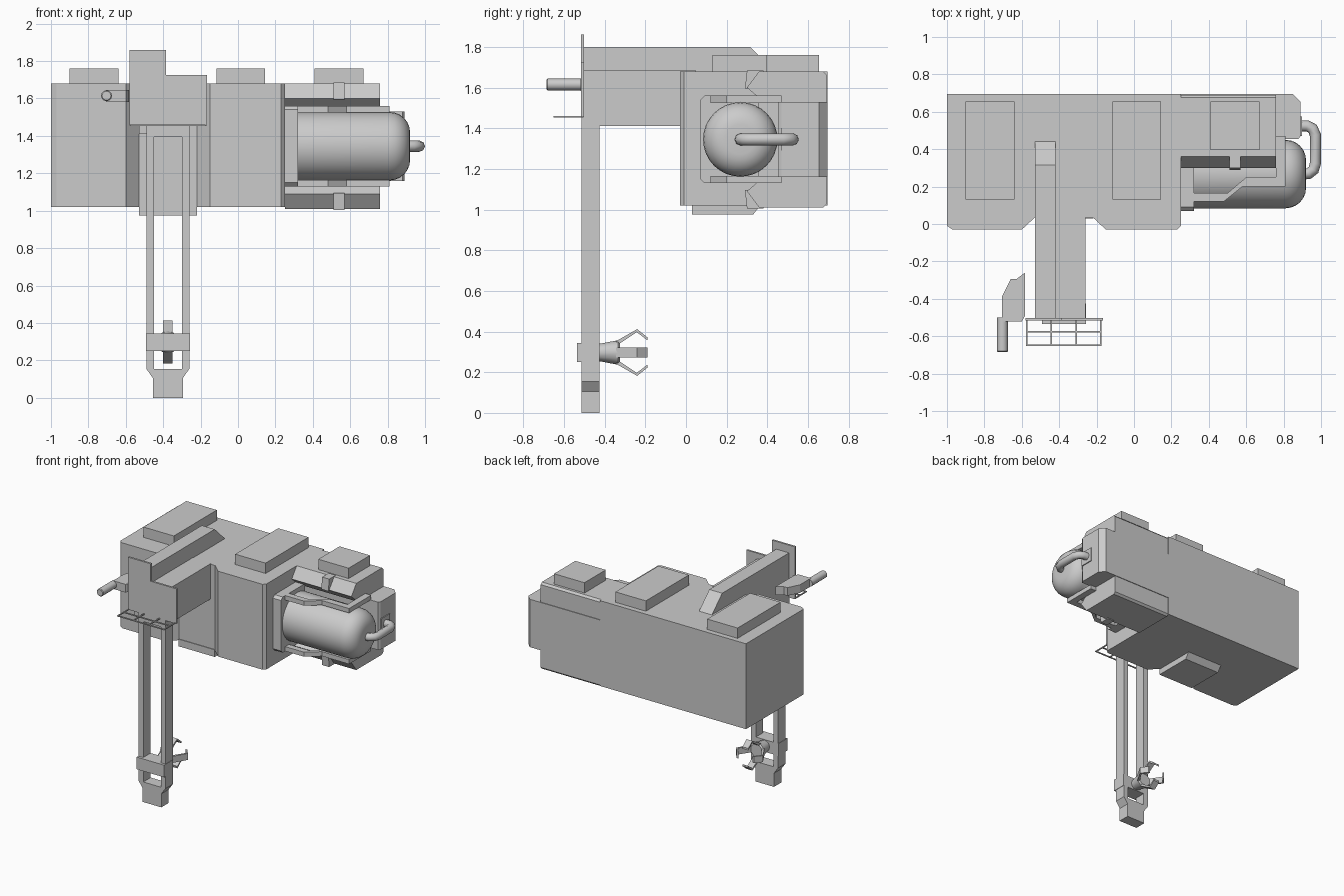
import bpy, bmesh, math
from mathutils import Matrix, Vector

if "Cube" in bpy.data.objects:
    bpy.data.objects.remove(bpy.data.objects["Cube"])


def finish(name, bm, smooth=False):
    bmesh.ops.recalc_face_normals(bm, faces=bm.faces)
    me = bpy.data.meshes.new(name)
    bm.to_mesh(me)
    bm.free()
    ob = bpy.data.objects.new(name, me)
    bpy.context.collection.objects.link(ob)
    if smooth:
        bpy.ops.object.select_all(action='DESELECT')
        ob.select_set(True)
        bpy.context.view_layer.objects.active = ob
        bpy.ops.object.shade_smooth_by_angle(angle=math.radians(40))
    return ob


def prism(name, pts, axis, lo, hi, xf=None):
    """Extrude a 2D outline (the two other axes in order) from lo to hi."""
    bm = bmesh.new()
    k = 'xyz'.index(axis)

    def co(p, t):
        c = list(p)
        c.insert(k, t)
        return c
    f = bm.faces.new([bm.verts.new(co(p, lo)) for p in pts])
    ext = bmesh.ops.extrude_face_region(bm, geom=[f])
    d = Vector(co((0, 0), hi - lo))
    bmesh.ops.translate(bm, vec=d, verts=[v for v in ext['geom'] if isinstance(v, bmesh.types.BMVert)])
    if xf:
        bm.transform(xf)
    return finish(name, bm)


def box(name, x, y, z):
    return prism(name, [(x[0], y[0]), (x[1], y[0]), (x[1], y[1]), (x[0], y[1])], 'z', *z)


def lathe(name, profile, center, axis, n=24):
    """Revolve (position along axis, radius) points round an x or y axis."""
    bm = bmesh.new()
    rings = []
    for t, r in profile:
        ring = []
        for i in range(n):
            a = 2 * math.pi * i / n
            u, w = r * math.cos(a), r * math.sin(a)
            p = (t, center[0] + u, center[1] + w) if axis == 'x' else (center[0] + u, t, center[1] + w)
            ring.append(bm.verts.new(p))
        rings.append(ring)
    for a, b in zip(rings, rings[1:]):
        for i in range(n):
            bm.faces.new([a[i], a[(i + 1) % n], b[(i + 1) % n], b[i]])
    bm.faces.new(rings[0])
    bm.faces.new(rings[-1])
    return finish(name, bm, True)


MID = 1.345          # mirror height for the tank bay
FLIP = Matrix.Translation((0, 0, 2 * MID)) @ Matrix.Diagonal((1, 1, -1, 1))

# main housing with a notch for the boom
prism('main_housing', [(-1, -0.01), (-0.97, -0.03), (-0.6, -0.03), (-0.53, 0.035), (-0.22, 0.035),
                       (-0.15, -0.03), (0.23, -0.03), (0.25, -0.01), (0.25, 0.695), (-1, 0.695)],
      'z', 1.02, 1.68)

# tank bay: rear block plus upper and lower shelves, brackets
prism('bay_rear_block', [(0.25, 0.455), (0.88, 0.455), (0.89, 0.47), (0.89, 0.655), (0.85, 0.695), (0.25, 0.695)],
      'z', 1.16, 1.53)
shelf = [(0.69, 1.53), (0.38, 1.53), (0.30, 1.60), (0.36, 1.68), (0.675, 1.68), (0.69, 1.665)]
bracket = [(0.31, 0.12), (0.48, 0.12), (0.58, 0.20), (0.81, 0.20), (0.81, 0.47), (0.76, 0.47),
           (0.76, 0.25), (0.60, 0.25), (0.50, 0.165), (0.31, 0.165)]
for side, m in (('upper', None), ('lower', FLIP)):
    prism(side + '_bay_shelf', shelf, 'x', 0.25, 0.76, m)
    prism(side + '_tank_bracket', bracket, 'z', 1.525, 1.56, m)
    prism(side + '_shelf_clip', [(0.29, 1.595), (0.38, 1.595), (0.38, 1.685), (0.30, 1.685)],
          'x', 0.51, 0.57, m)
prism('tank_back_plate', [(0.07, 1.15), (0.09, 1.13), (0.36, 1.13), (0.36, 1.56), (0.09, 1.56), (0.07, 1.54)],
      'x', 0.25, 0.32)

# tank with rounded end
R, E = 0.183, 0.11
dome = [(0.81 + E * math.sin(a), R - E + E * math.cos(a)) for a in [math.pi / 2 * i / 6 for i in range(7)]]
lathe('tank', [(0.31, R)] + dome, (0.267, MID), 'x', 32)

# bent hose from the tank to the rear block
cu = bpy.data.curves.new('tank_hose', 'CURVE')
cu.dimensions = '3D'
cu.bevel_depth = 0.03
cu.bevel_resolution = 2
path = [(0.88, 0.525), (0.925, 0.525), (0.955, 0.51), (0.97, 0.475), (0.97, 0.325),
        (0.96, 0.29), (0.935, 0.27), (0.90, 0.267)]
sp = cu.splines.new('POLY')
sp.points.add(len(path) - 1)
for p, (x, y) in zip(sp.points, path):
    p.co = (x, y, MID, 1)
hose = bpy.data.objects.new('tank_hose', cu)
bpy.context.collection.objects.link(hose)
bpy.ops.object.select_all(action='DESELECT')
hose.select_set(True)
bpy.context.view_layer.objects.active = hose
bpy.ops.object.convert(target='MESH')
bpy.ops.object.shade_smooth_by_angle(angle=math.radians(50))
box('hose_mount', (0.88, 0.897), (0.47, 0.575), (1.29, 1.40))

# roof boxes and belly box
for i, (x, y) in enumerate([(-0.9, 0.13), (-0.115, 0.13), (0.41, 0.395)]):
    box('roof_box_%d' % (i + 1), (x, x + 0.26), (y, 0.655), (1.67, 1.76))
prism('belly_box', [(0.03, 1.03), (0.03, 0.975), (0.33, 0.975), (0.365, 1.02), (0.365, 1.03)],
      'x', -0.53, -0.22)

# boom, its ridge, and the stepped front plate
box('boom', (-0.53, -0.26), (-0.505, 0.05), (1.41, 1.683))
prism('boom_ridge', [(-0.505, 1.67), (0.44, 1.67), (0.44, 1.68), (0.315, 1.80), (-0.505, 1.80)],
      'x', -0.53, -0.42)
prism('front_plate', [(-0.58, 1.455), (-0.165, 1.455), (-0.165, 1.725), (-0.385, 1.725), (-0.385, 1.86), (-0.58, 1.86)],
      'y', -0.517, -0.502)

# hanging rail frame: two rails, top bar and tapered foot
CX = -0.375
for side, s in (('left', -1), ('right', 1)):
    a, b = sorted((CX + s * 0.075, CX + s * 0.115))
    box(side + '_rail', (a, b), (-0.515, -0.425), (0.155, 1.455))
box('rail_top_bar', (CX - 0.075, CX + 0.075), (-0.515, -0.425), (1.395, 1.455))
prism('rail_foot', [(CX - 0.08, 0), (CX + 0.08, 0), (CX + 0.08, 0.105), (CX + 0.115, 0.155),
                    (CX - 0.115, 0.155), (CX - 0.08, 0.105)], 'y', -0.515, -0.425)

# carriage with a four-finger gripper
CZ = 0.297
box('carriage', (CX - 0.118, CX + 0.118), (-0.535, -0.425), (CZ - 0.047, CZ + 0.047))
lathe('gripper_hub', [(-0.43, 0.042), (-0.335, 0.06), (-0.325, 0.05)], (CX, CZ), 'y', 12)
finger = [(-0.345, 0.04), (-0.345, 0.055), (-0.24, 0.115), (-0.19, 0.075), (-0.19, 0.06),
          (-0.242, 0.10), (-0.325, 0.045)]
for i in range(4):
    prism('gripper_finger_%d' % (i + 1), finger, 'x', -0.025, 0.025,
          Matrix.Translation((CX, 0, CZ)) @ Matrix.Rotation(i * math.pi / 2, 4, 'Y'))

# side bracket with a stub rod
prism('side_bracket', [(-0.705, -0.52), (-0.60, -0.52), (-0.582, -0.49), (-0.582, -0.26), (-0.63, -0.295),
                       (-0.66, -0.295), (-0.705, -0.385)], 'z', 1.582, 1.645)
lathe('stub_rod', [(-0.685, 0.024), (-0.68, 0.029), (-0.50, 0.029)], (-0.703, 1.615), 'y', 12)

# wire tray
W = 0.004
for i in range(4):
    x = -0.574 + i * 0.132
    box('tray_bar_%d' % (i + 1), (x - W, x + W), (-0.652, -0.505), (1.453, 1.461))
for i, y in enumerate((-0.648, -0.575, -0.51)):
    box('tray_cross_%d' % (i + 1), (-0.578, -0.174), (y - W, y + W), (1.453, 1.461))
